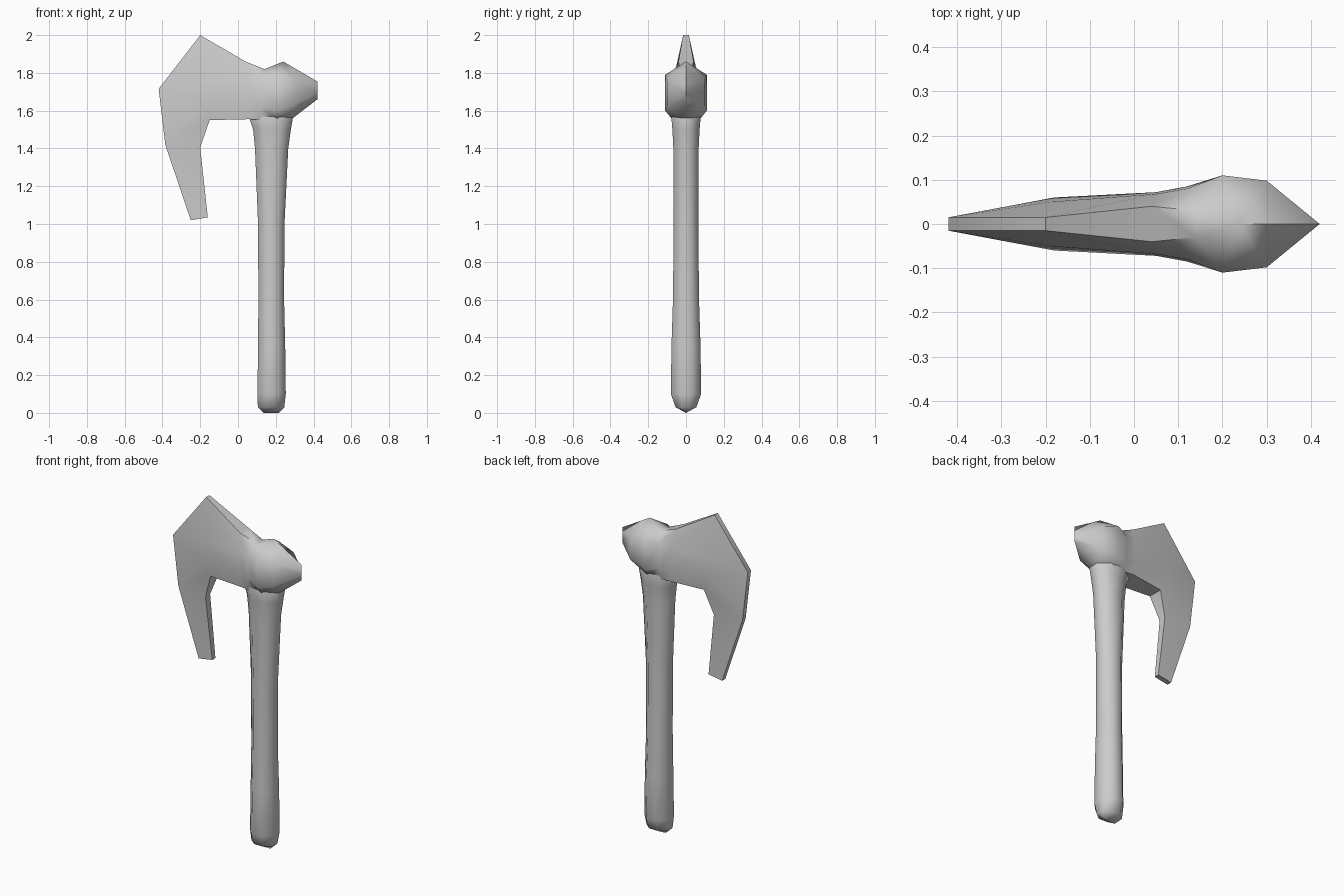
import bpy
import bmesh
from math import cos, sin, pi, radians

default_cube = bpy.data.objects.get("Cube")
if default_cube:
    bpy.data.objects.remove(default_cube, do_unlink=True)

grey = bpy.data.materials.new("plain grey")
grey.use_nodes = True
grey.diffuse_color = (0.6, 0.6, 0.6, 1)
grey.node_tree.nodes["Principled BSDF"].inputs["Base Color"].default_value = grey.diffuse_color


def finish(bm, name, angle):
    """Turn a bmesh into a shaded, coloured object."""
    bmesh.ops.remove_doubles(bm, verts=bm.verts, dist=0.0005)
    bmesh.ops.recalc_face_normals(bm, faces=bm.faces)
    mesh = bpy.data.meshes.new(name)
    bm.to_mesh(mesh)
    bm.free()
    mesh.materials.append(grey)
    obj = bpy.data.objects.new(name, mesh)
    bpy.context.collection.objects.link(obj)
    bpy.ops.object.select_all(action='DESELECT')
    obj.select_set(True)
    bpy.context.view_layer.objects.active = obj
    bpy.ops.object.shade_smooth_by_angle(angle=radians(angle))
    return obj


def build_handle():
    """Eight-sided shaft lofted through rings of (z, centre x, half width, half depth)."""
    rings = [
        (0.0, 0.175, 0.04, 0.0), (0.03, 0.175, 0.07, 0.055),
        (0.1, 0.178, 0.075, 0.08), (0.35, 0.178, 0.072, 0.077),
        (0.6, 0.176, 0.068, 0.069), (1.0, 0.176, 0.07, 0.065),
        (1.4, 0.178, 0.088, 0.067), (1.5, 0.18, 0.1, 0.072),
        (1.56, 0.175, 0.115, 0.077), (1.62, 0.175, 0.1, 0.06),
    ]
    sides = 8
    grow = 1 / cos(pi / sides)
    bm = bmesh.new()
    loops = []
    for z, centre, half_x, half_y in rings:
        angles = [(k + 0.5) * 2 * pi / sides for k in range(sides)]
        loops.append([bm.verts.new((centre + half_x * grow * cos(a),
                                    half_y * grow * sin(a), z)) for a in angles])
    for low, high in zip(loops, loops[1:]):
        for k in range(sides):
            n = (k + 1) % sides
            bm.faces.new((low[k], low[n], high[n], high[k]))
    bm.faces.new(loops[-1])
    bmesh.ops.dissolve_degenerate(bm, edges=bm.edges, dist=0.0005)
    return finish(bm, "handle", 60)


def build_head():
    """One cheek of the axe head, mirrored across the thickness and joined by a rim."""
    # Columns of (x, z, half thickness) from crest to underside, blade to poll
    columns = [
        [(-0.2, 2.0, 0.015), (-0.19, 1.75, 0.05), (-0.18, 1.64, 0.06), (-0.15, 1.55, 0.045)],
        [(0.04, 1.86, 0.04), (0.05, 1.76, 0.068), (0.05, 1.63, 0.072), (0.06, 1.555, 0.07)],
        [(0.14, 1.82, 0.03), (0.12, 1.77, 0.08), (0.12, 1.62, 0.085), (0.13, 1.55, 0.07)],
        [(0.24, 1.86, 0.0), (0.2, 1.79, 0.11), (0.2, 1.6, 0.11), (0.21, 1.55, 0.07)],
        [(0.3, 1.825, 0.0), (0.3, 1.76, 0.098), (0.3, 1.63, 0.098), (0.29, 1.56, 0.03)],
        [(0.42, 1.755, 0.0), (0.42, 1.73, 0.0), (0.42, 1.69, 0.0), (0.42, 1.66, 0.0)],
    ]
    # Cutting edge and beard, running down the front and back up the inside
    edge = [(-0.42, 1.715, 0.015), (-0.385, 1.42, 0.015), (-0.25, 1.02, 0.015),
            (-0.16, 1.035, 0.015), (-0.2, 1.405, 0.022)]
    bm = bmesh.new()
    for side in (-1, 1):
        def add(p):
            return bm.verts.new((p[0], side * p[2], p[1]))
        grid = [[add(p) for p in column] for column in columns]
        toe, belly, tip_out, tip_in, inner = [add(p) for p in edge]
        for left, right in zip(grid, grid[1:]):
            for a, b, c, d in zip(left, left[1:], right[1:], right):
                bm.faces.new((a, b, c, d))
        crest, upper, lower, under = grid[0]
        for face in ((crest, toe, upper), (toe, belly, lower, upper),
                     (belly, inner, under, lower), (belly, tip_out, tip_in, inner)):
            bm.faces.new(face)
    # Close the rim between the two cheeks
    bmesh.ops.remove_doubles(bm, verts=bm.verts, dist=0.0005)
    border = [e for e in bm.edges if e.is_boundary]
    twin = {(round(v.co.x, 3), v.co.y > 0, round(v.co.z, 3)): v for v in bm.verts}
    for e in border:
        a, b = e.verts
        if min(a.co.y, b.co.y) < 0:
            ring = [a, b]
            for v in (b, a):
                other = twin.get((round(v.co.x, 3), True, round(v.co.z, 3)))
                if other:
                    ring.append(other)
            if len(ring) > 2:
                bm.faces.new(ring)
    return finish(bm, "axe_head", 62)


build_handle()
build_head()
